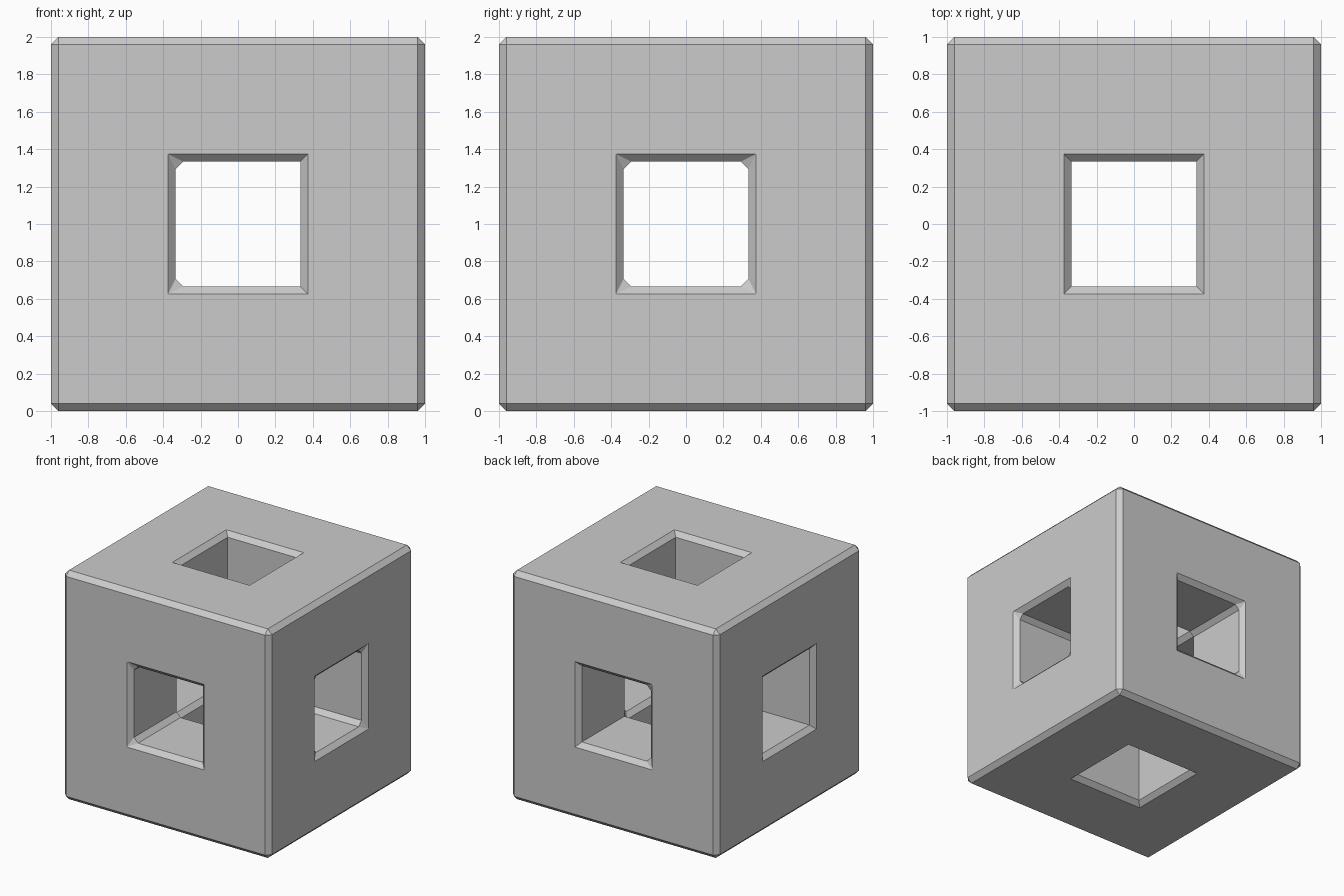
import bpy, bmesh
from mathutils import Vector

if "Cube" in bpy.data.objects:
    bpy.data.objects.remove(bpy.data.objects["Cube"])

OUT, HOLE, BEVEL = 1.0, 1 / 3, 0.04
bm = bmesh.new()


def point(axis, a, b, c):
    """Place a point with depth a along the axis and b, c on the other two."""
    p = Vector((0, 0, 0))
    p[axis], p[(axis + 1) % 3], p[(axis + 2) % 3] = a, b, c
    return bm.verts.new(p)


# Each cube side: square ring of faces plus the tunnel walls to the middle
corners = [(-1, -1), (1, -1), (1, 1), (-1, 1)]
for axis in range(3):
    for side in (-1, 1):
        loops = [(OUT, OUT), (OUT, HOLE), (HOLE, HOLE)]   # (depth, half width)
        for (d0, w0), (d1, w1) in zip(loops, loops[1:]):
            for i in range(4):
                (a, b), (c, d) = corners[i], corners[(i + 1) % 4]
                bm.faces.new((point(axis, side * d0, a * w0, b * w0),
                              point(axis, side * d0, c * w0, d * w0),
                              point(axis, side * d1, c * w1, d * w1),
                              point(axis, side * d1, a * w1, b * w1)))
bmesh.ops.remove_doubles(bm, verts=bm.verts[:], dist=0.001)
bmesh.ops.recalc_face_normals(bm, faces=bm.faces[:])


# Chamfer all outer, rim and inner edges, and some tunnel corners
def chamfered(edge):
    m = (edge.verts[0].co + edge.verts[1].co) / 2
    if min(abs(v) for v in m) < 0.01:
        return True
    if max(abs(v) for v in m) > 0.9:
        return False
    return m.x > 0.5 or (abs(m.y) > 0.5 and m.x < 0)


bmesh.ops.bevel(bm, geom=[e for e in bm.edges if chamfered(e)], offset=BEVEL,
                offset_type='OFFSET', segments=1, profile=0.5,
                affect='EDGES', clamp_overlap=False)
bmesh.ops.translate(bm, verts=bm.verts[:], vec=(0, 0, OUT))
bmesh.ops.recalc_face_normals(bm, faces=bm.faces[:])

mesh = bpy.data.meshes.new("pierced_cube")
bm.to_mesh(mesh)
bm.free()
bpy.context.collection.objects.link(bpy.data.objects.new("pierced_cube", mesh))
